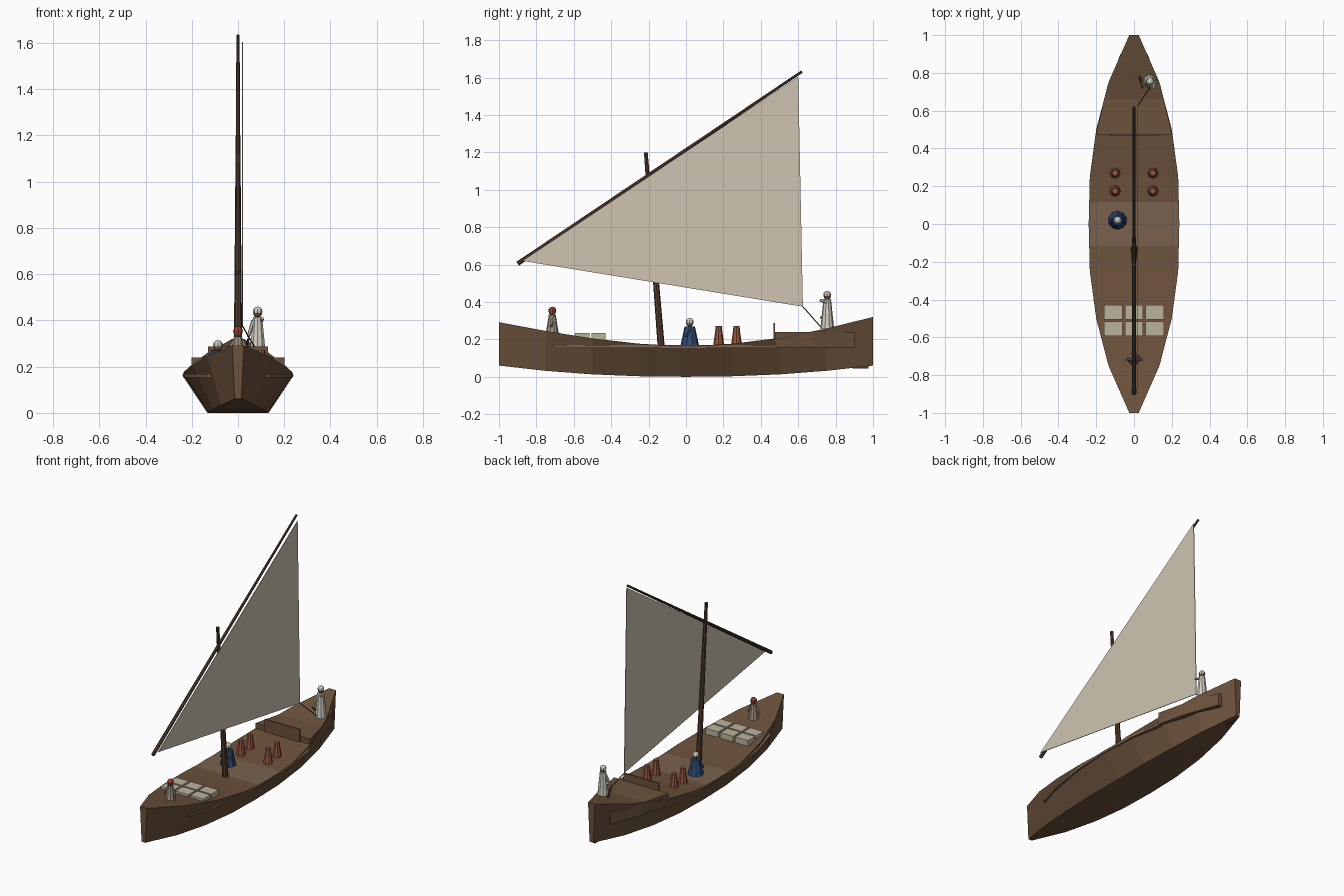
import bpy, bmesh
from mathutils import Vector

if "Cube" in bpy.data.objects:
    bpy.data.objects.remove(bpy.data.objects["Cube"])


def material(name, r, g, b):
    m = bpy.data.materials.new(name)
    m.diffuse_color = (r, g, b, 1)
    m.use_nodes = True
    m.node_tree.nodes["Principled BSDF"].inputs["Base Color"].default_value = m.diffuse_color
    return m


WOOD = material("hull_wood", 0.15, 0.085, 0.045)
PLANK = material("deck_wood", 0.19, 0.12, 0.075)
SPAR = material("spar_wood", 0.09, 0.05, 0.03)
CLOTH = material("sail_cloth", 0.62, 0.55, 0.44)
BALE = material("bale_cloth", 0.5, 0.45, 0.33)
CLAY = material("clay", 0.3, 0.09, 0.05)
WHITE = material("white_robe", 0.65, 0.62, 0.55)
BLUE = material("blue_robe", 0.03, 0.07, 0.18)
TAN = material("tan_robe", 0.36, 0.29, 0.22)
RED = material("red_cap", 0.35, 0.05, 0.03)
SKIN = material("skin", 0.2, 0.11, 0.07)


def finish(name, bm, mat):
    bmesh.ops.recalc_face_normals(bm, faces=bm.faces)
    me = bpy.data.meshes.new(name)
    bm.to_mesh(me)
    bm.free()
    me.materials.append(mat)
    ob = bpy.data.objects.new(name, me)
    bpy.context.collection.objects.link(ob)
    return ob


def loft(name, rings, mat):
    """Skin closed rings of points and cap both ends."""
    bm = bmesh.new()
    vs = [[bm.verts.new(p) for p in r] for r in rings]
    n = len(rings[0])
    for a, b in zip(vs, vs[1:]):
        for i in range(n):
            j = (i + 1) % n
            bm.faces.new((a[i], a[j], b[j], b[i]))
    bm.faces.new(vs[0])
    bm.faces.new(vs[-1])
    return finish(name, bm, mat)


def box(name, lo, hi, mat):
    ring = lambda z: [(lo[0], lo[1], z), (hi[0], lo[1], z), (hi[0], hi[1], z), (lo[0], hi[1], z)]
    return loft(name, [ring(lo[2]), ring(hi[2])], mat)


def rod(name, a, b, r1, r2, mat, sides=8):
    """Tapered cylinder between two points."""
    a, b = Vector(a), Vector(b)
    bm = bmesh.new()
    bmesh.ops.create_cone(bm, cap_ends=True, segments=sides, radius1=r1, radius2=r2, depth=(b - a).length)
    rot = Vector((0, 0, 1)).rotation_difference(b - a).to_matrix().to_4x4()
    bm.transform(rot)
    bmesh.ops.translate(bm, vec=(a + b) / 2, verts=bm.verts)
    return finish(name, bm, mat)


def ball(name, c, r, mat):
    bm = bmesh.new()
    bmesh.ops.create_uvsphere(bm, u_segments=8, v_segments=6, radius=r)
    bmesh.ops.translate(bm, vec=c, verts=bm.verts)
    return finish(name, bm, mat)


# Hull: y, sheer half-width, sheer height, bottom height
STATIONS = [(-1, .025, .292, .06), (-.75, .135, .245, .032), (-.5, .2, .205, .013),
            (-.25, .234, .177, .003), (0, .24, .162, 0), (.25, .234, .177, .003),
            (.5, .2, .208, .013), (.75, .135, .258, .032), (1, .025, .32, .06)]
loft("hull", [[(-w, y, t), (-w * .55, y, b), (w * .55, y, b), (w, y, t)] for y, w, t, b in STATIONS], WOOD)


def platform(name, plan, z0, z1, mat):
    """Flat prism following the hull plan, given (y, half-width) on one side."""
    ring = [(w, y) for y, w in plan] + [(-w, y) for y, w in reversed(plan)]
    return loft(name, [[(x, y, z) for x, y in ring] for z in (z0, z1)], mat)


# Decks: the main plate shows above the sheer amidships
platform("main_deck", [(-.71, .135), (-.5, .197), (-.25, .231), (0, .238), (.25, .231), (.48, .2)],
         .153, .169, PLANK)
platform("stern_deck", [(.475, .202), (.68, .152), (.9, .072)], .158, .24, WOOD)
box("stern_board", (-.13, .467, .16), (.13, .477, .288), WOOD)
box("rudder", (-.01, .89, .045), (.01, .975, .16), SPAR)

# Rig
rod("mast", (0, -.132, .15), (0, -.215, 1.2), .019, .010, SPAR)
rod("yard", (0, -.9, .605), (0, .62, 1.632), .012, .007, SPAR)
sail = [(-.875, .62), (.6, 1.605), (.625, .375)]
loft("sail", [[(x, y, z) for y, z in sail] for x in (.018, .022)], CLOTH)
rod("sheet_rope", (.02, .625, .375), (.085, .725, .262), .003, .003, SPAR, 5)

# Cargo bales
for i, x in enumerate((-.11, 0, .11)):
    for j, y in enumerate((-.555, -.468)):
        box(f"bale_{i}_{j}", (x - .048, y - .038, .165), (x + .048, y + .038, .235), BALE)

# Clay jars
for x in (-.1, .1):
    for y in (.175, .27):
        rod("jar", (x, y, .165), (x, y, .25), .03, .018, CLAY)
        rod("jar_neck", (x, y, .25), (x, y, .272), .019, .016, CLAY)


def figure(name, x, y, z, h, r, robe, cap, hands):
    """Robed crew member: tapered body, head, cap and two arms."""
    rod(name + "_robe", (x, y, z), (x, y, z + h), r, r * .55, robe, 10)
    ball(name + "_head", (x, y, z + h + .016), .019, SKIN)
    ball(name + "_cap", (x, y, z + h + .024), .021, cap)
    for s, hand in zip((-1, 1), hands):
        rod(name + "_arm", (x + s * r * .5, y, z + h - .015), hand, .009, .007, robe, 6)


# Crew
figure("bow_lookout", 0, -.715, .235, .095, .034, TAN, RED,
       [(-.04, -.72, .27), (.04, -.72, .27)])
figure("helmsman", .085, .755, .255, .16, .037, WHITE, WHITE,
       [(.045, .735, .33), (.105, .715, .41)])
figure("seated_passenger", -.087, .02, .165, .105, .05, BLUE, WHITE,
       [(-.13, .0, .215), (-.045, .0, .215)])
rod("tiller", (.03, .78, .27), (.045, .72, .32), .006, .005, SPAR, 6)
